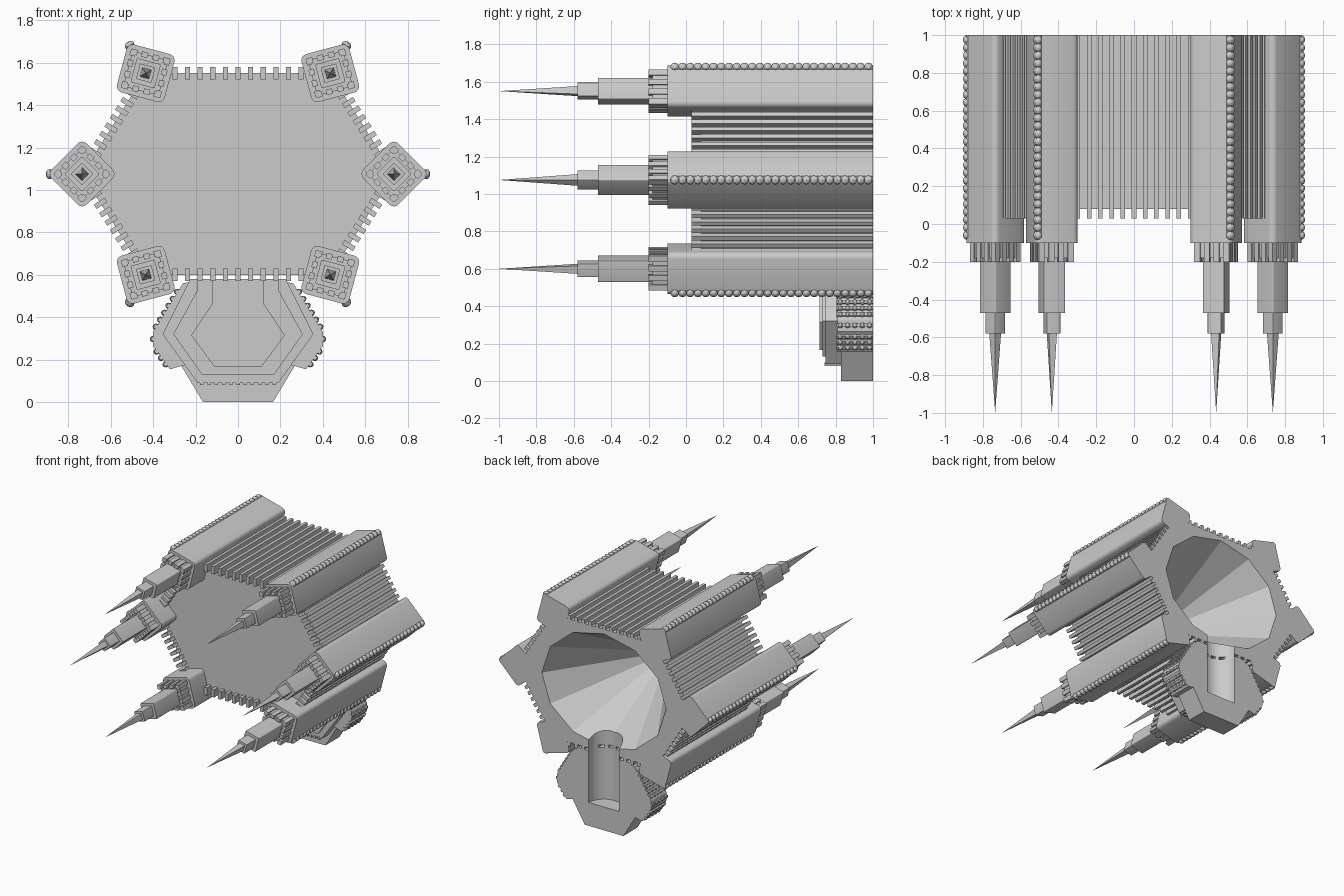
import bpy, bmesh, math
from mathutils import Matrix, Vector

if "Cube" in bpy.data.objects:
    bpy.data.objects.remove(bpy.data.objects["Cube"])

CZ = 1.075  # height of the hexagon centre


def finish(name, bm):
    bmesh.ops.recalc_face_normals(bm, faces=bm.faces)
    me = bpy.data.meshes.new(name)
    bm.to_mesh(me)
    bm.free()
    ob = bpy.data.objects.new(name, me)
    bpy.context.collection.objects.link(ob)
    return ob


def prism(bm, pts, y0, y1):
    a = [bm.verts.new((x, y0, z)) for x, z in pts]
    b = [bm.verts.new((x, y1, z)) for x, z in pts]
    bm.faces.new(a)
    bm.faces.new(b[::-1])
    for i in range(len(pts)):
        j = (i + 1) % len(pts)
        bm.faces.new((a[i], b[i], b[j], a[j]))


def box(bm, x, z, sx, sz, y0, y1, ang=0):
    c, s = math.cos(ang), math.sin(ang)
    prism(bm, [(x + c * u - s * v, z + s * u + c * v) for u, v in
               ((-sx / 2, -sz / 2), (sx / 2, -sz / 2), (sx / 2, sz / 2), (-sx / 2, sz / 2))], y0, y1)


def bead(bm, loc, size, ang=0):
    m = Matrix.Translation(loc) @ Matrix.Rotation(-ang, 4, 'Y') @ Matrix.Diagonal((*size, 1))
    bmesh.ops.create_uvsphere(bm, u_segments=8, v_segments=6, radius=1, matrix=m)


def diamond(d, r):
    # square standing on its corner, with rounded corners
    out = []
    for k in range(4):
        t = k * math.pi / 2
        o = d - r * math.sqrt(2)
        for i in range(5):
            a = t + math.radians(-45 + 22.5 * i)
            out.append((o * math.cos(t) + r * math.cos(a), o * math.sin(t) + r * math.sin(a)))
    return out


def mirrored(half):
    return half + [(-x, z) for x, z in reversed(half)]


# cutters: faceted bowl and round stem channel
bm = bmesh.new()
k = 1.125
rim = [bm.verts.new((0.53 * k * math.cos(i * math.pi / 6), 1.1, CZ + 0.44 * k * math.sin(i * math.pi / 6)))
       for i in range(12)]
apex = bm.verts.new((0, 0.2, CZ))
bm.faces.new(rim)
for i in range(12):
    bm.faces.new((rim[i], apex, rim[(i + 1) % 12]))
bowl_cut = finish("bowl_cutter", bm)

bm = bmesh.new()
bmesh.ops.create_cone(bm, cap_ends=True, segments=40, radius1=0.13, radius2=0.13, depth=0.62,
                      matrix=Matrix.Translation((0, 1, 0.18 + 0.31)))
stem_cut = finish("stem_cutter", bm)
cutters = (bowl_cut, stem_cut)
for c in cutters:
    c.hide_render = True


def cut(ob, tools):
    bpy.context.view_layer.objects.active = ob
    for t in tools:
        m = ob.modifiers.new("cut", 'BOOLEAN')
        m.operation, m.object, m.solver = 'DIFFERENCE', t, 'EXACT'
        bpy.ops.object.modifier_apply(modifier=m.name)


# hexagonal body
corners = [(0.735, 0), (0.435, 0.475), (-0.435, 0.475), (-0.735, 0), (-0.435, -0.475), (0.435, -0.475)]
bm = bmesh.new()
prism(bm, [(x, CZ + z) for x, z in corners], 0.08, 1)
cut(finish("hexagonal_body", bm), cutters)

# ribs along the six body walls
bm = bmesh.new()
for i in range(6):
    p, q = Vector(corners[i]), Vector(corners[(i + 1) % 6])
    mid, d = (p + q) / 2, (q - p).normalized()
    n, step = (11, 0.0595) if i in (1, 4) else (8, 0.047)
    for j in range(n):
        c = mid + d * step * (j - (n - 1) / 2)
        box(bm, c.x, CZ + c.y, 0.024, 0.06, 0.03, 1, math.atan2(d.y, d.x))
cut(finish("wall_ribs", bm), (stem_cut,))

# corner towers with collar, stepped turret and spire
bm = bmesh.new()
prism(bm, diamond(0.165, 0.03), -0.1, 1)
prism(bm, diamond(0.122, 0.012), -0.18, -0.09)
for s in range(4):
    a = math.pi / 4 + s * math.pi / 2
    n, t = Vector((math.cos(a), math.sin(a))), Vector((-math.sin(a), math.cos(a)))
    for o in (-0.078, -0.027, 0.027, 0.078):
        c = n * 0.083 + t * o
        box(bm, c.x, c.y, 0.026, 0.03, -0.2, -0.09, a)
prism(bm, diamond(0.083, 0.006), -0.47, -0.15)
prism(bm, diamond(0.053, 0.004), -0.58, -0.46)
bmesh.ops.create_cone(bm, cap_ends=True, segments=4, radius1=0.031, radius2=0, depth=0.42,
                      matrix=Matrix.Translation((0, -0.79, 0)) @ Matrix.Rotation(math.pi / 2, 4, 'X'))
tower = finish("tower_1", bm)

# beaded rope on the outer tower corner
bm = bmesh.new()
prism(bm, [(0.13, -0.024), (0.152, -0.018), (0.158, 0), (0.152, 0.018), (0.13, 0.024)], -0.075, 1)
for i in range(26):
    bead(bm, (0.152, -0.06 + i * 0.0414, 0), (0.019, 0.024, 0.024))
rope = finish("tower_rope_1", bm)

for i, (x, z) in enumerate(corners):
    for src in (tower, rope):
        ob = src
        if i:
            ob = src.copy()
            ob.name = src.name[:-1] + str(i + 1)
            bpy.context.collection.objects.link(ob)
        ob.location = (x, 0, CZ + z)
        ob.rotation_euler = (0, -i * math.pi / 3, 0)
for ob in (tower, rope):
    bpy.ops.object.select_all(action='DESELECT')
    ob.select_set(True)
    bpy.context.view_layer.objects.active = ob
    bpy.ops.object.shade_smooth_by_angle(angle=math.radians(35))

# stepped hexagonal stem block
tiers = {
    "foot_plate": ([(0.165, 0), (0.27, 0.175), (0.2, 0.3)], 0.83),
    "stem_outer": ([(0.19, 0.09), (0.355, 0.32), (0.225, 0.58)], 0.745),
    "stem_middle": ([(0.17, 0.13), (0.305, 0.32), (0.19, 0.53), (0.19, 0.58)], 0.73),
    "stem_inner": ([(0.11, 0.165), (0.22, 0.315), (0.12, 0.465), (0.12, 0.58)], 0.715),
}
for name, (half, y0) in tiers.items():
    bm = bmesh.new()
    prism(bm, mirrored(half), y0, 1)
    cut(finish(name, bm), (stem_cut,))

# small teeth above the foot plate
bm = bmesh.new()
for i in range(11):
    box(bm, (i - 5) * 0.034, 0.09, 0.017, 0.02, 0.74, 0.86)
finish("foot_teeth", bm)

# side wings with beaded ornament
for side, sx in (("right", 1), ("left", -1)):
    bm = bmesh.new()
    prism(bm, [(sx * x, z) for x, z in ((0.2, 0.57), (0.26, 0.56), (0.4, 0.33), (0.4, 0.265),
                                       (0.32, 0.155), (0.2, 0.19))], 0.81, 1)
    finish(side + "_wing", bm)
    bm = bmesh.new()
    for p, q, n in (((0.275, 0.535), (0.395, 0.338), 6), ((0.398, 0.31), (0.398, 0.285), 1),
                    ((0.392, 0.255), (0.328, 0.165), 3)):
        p, q = Vector(p), Vector(q)
        ang = math.atan2(q.y - p.y, sx * (q.x - p.x))
        for i in range(n):
            c = p.lerp(q, (i + 0.5) / n)
            box(bm, sx * c.x, c.y, 0.02, 0.022, 0.805, 1, ang)
            for j in range(5):
                bead(bm, (sx * c.x, 0.825 + j * 0.039, c.y), (0.015, 0.017, 0.018), ang)
    finish(side + "_wing_ornament", bm)

for c in cutters:
    bpy.data.objects.remove(c)
